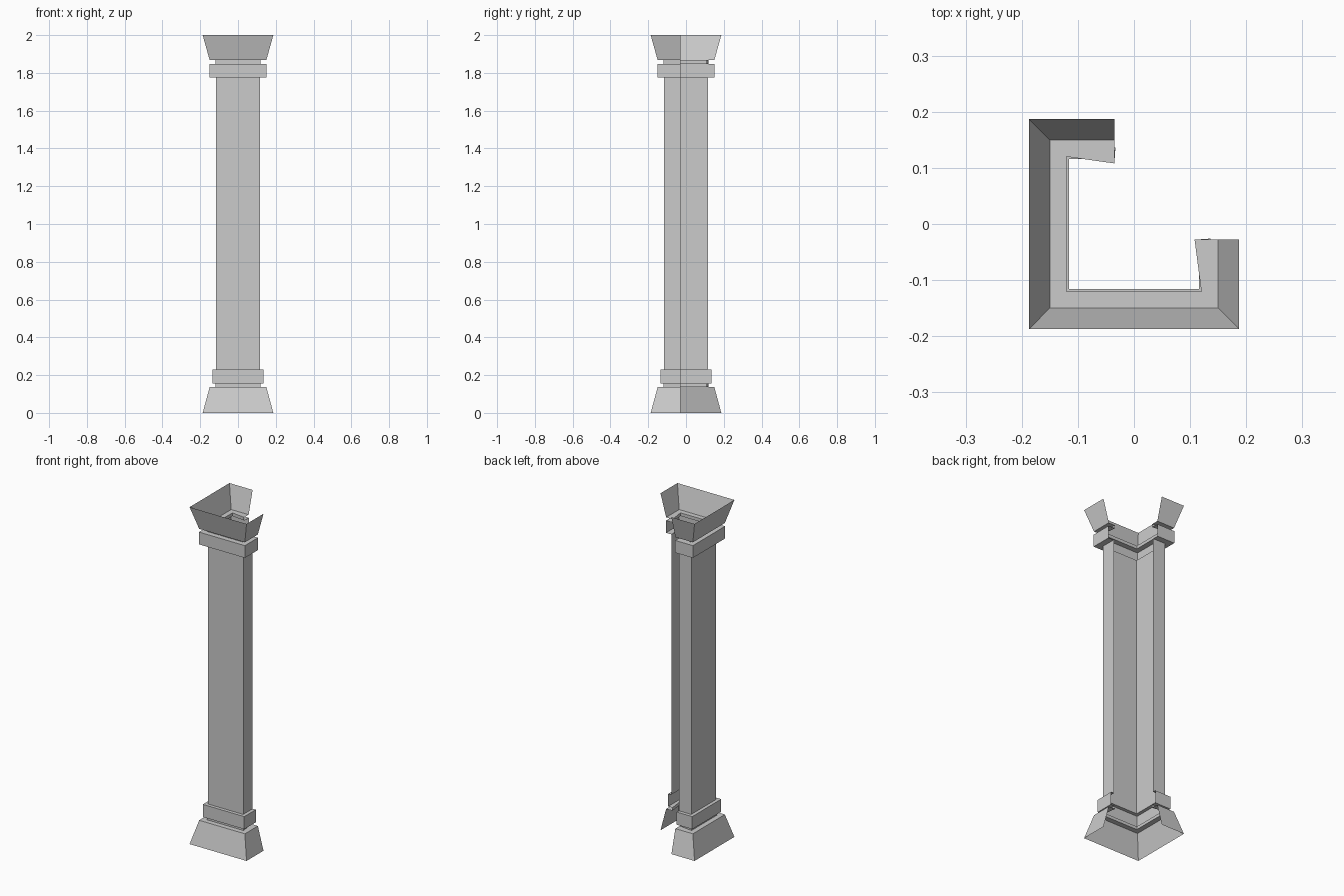
import bpy
import bmesh

if "Cube" in bpy.data.objects:
    bpy.data.objects.remove(bpy.data.objects["Cube"])

BACK_END, RIGHT_END = -0.035, -0.028   # where the broken walls stop


def wall_loop(bm, r, z, pinch=0.0, extra=0.0):
    """Open square outline: part of back, all of left and front, part of right."""
    pts = [(BACK_END + extra, r - pinch), (-r, r), (-r, -r), (r, -r),
           (r - pinch, RIGHT_END + extra)]
    return [bm.verts.new((x, y, z)) for x, y in pts]


def shell(name, profile):
    """Skin an open-walled shell from (half width, height, pinch, extra) rows."""
    bm = bmesh.new()
    loops = [wall_loop(bm, *row) for row in profile]
    for a, b in zip(loops, loops[1:]):
        for i in range(4):
            # corners run counter-clockwise, so faces point outwards
            bm.faces.new((a[i], a[i + 1], b[i + 1], b[i]))
    mesh = bpy.data.meshes.new(name)
    bm.to_mesh(mesh)
    bm.free()
    obj = bpy.data.objects.new(name, mesh)
    bpy.context.collection.objects.link(obj)
    return obj


PINCH = 0.012   # the necks lean inwards at the open ends

# flared foot, neck and lower band
shell("column_base", [
    (0.187, 0.0), (0.150, 0.137), (0.120, 0.137, PINCH),
    (0.120, 0.155, PINCH), (0.136, 0.155, 0, 0.002),
    (0.136, 0.230, 0, 0.002), (0.116, 0.230)])

# plain square shaft
shell("column_shaft", [(0.116, 0.230), (0.116, 1.775)])

# upper band, neck and flared capital
shell("column_capital", [
    (0.116, 1.775), (0.151, 1.775), (0.151, 1.848),
    (0.120, 1.848, PINCH), (0.120, 1.867, PINCH),
    (0.150, 1.867), (0.187, 2.0)])
